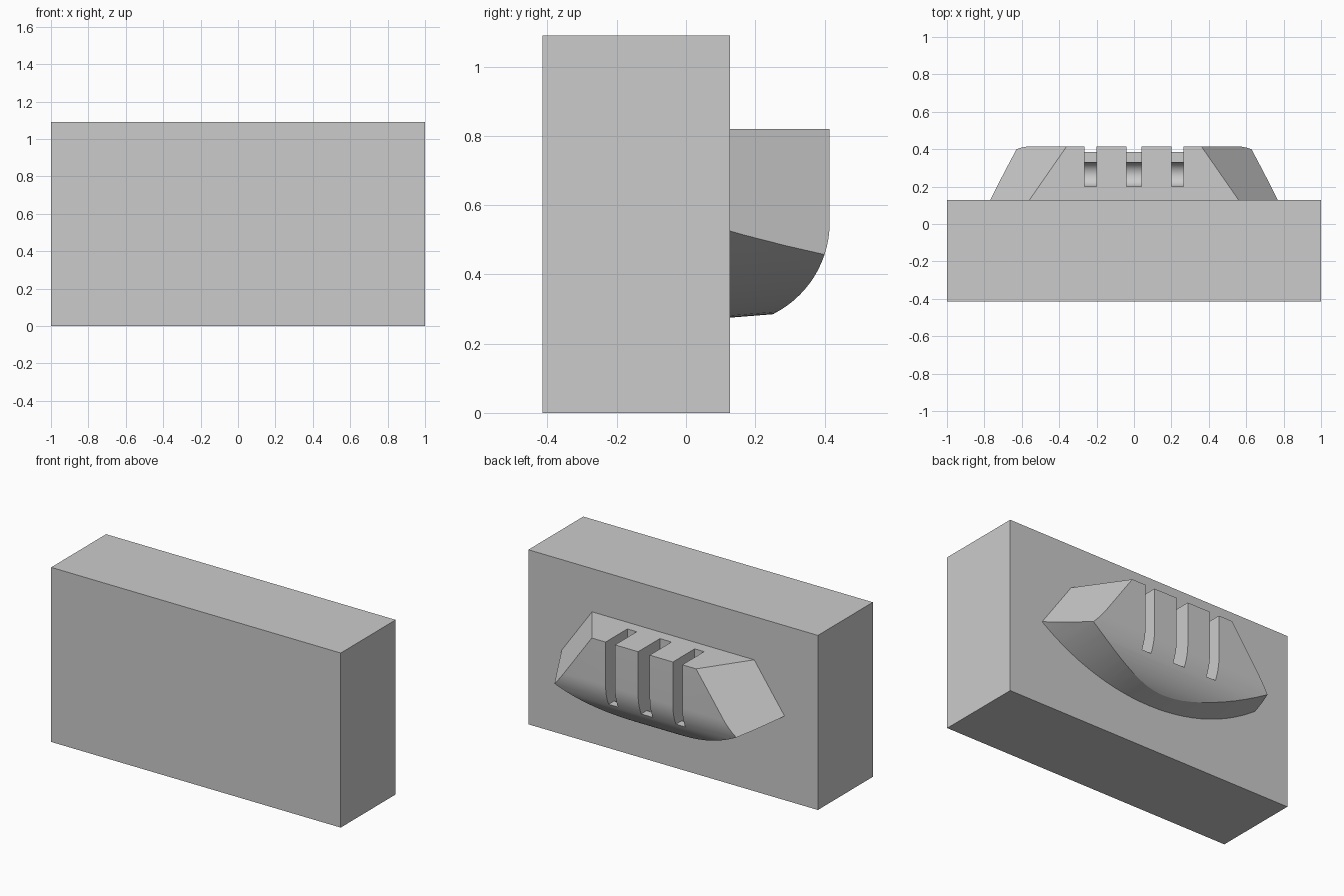
import bpy, bmesh
from math import sin, cos, pi, sqrt
from mathutils import Vector

if "Cube" in bpy.data.objects:
    bpy.data.objects.remove(bpy.data.objects["Cube"])


def prism(name, ring_a, ring_b):
    """Closed solid lofted between two matching rings of points."""
    bm = bmesh.new()
    a = [bm.verts.new(p) for p in ring_a]
    b = [bm.verts.new(p) for p in ring_b]
    bm.faces.new(a)
    bm.faces.new(b[::-1])
    n = len(a)
    for i in range(n):
        j = (i + 1) % n
        bm.faces.new((a[j], a[i], b[i], b[j]))
    bmesh.ops.recalc_face_normals(bm, faces=bm.faces)
    mesh = bpy.data.meshes.new(name)
    bm.to_mesh(mesh)
    bm.free()
    ob = bpy.data.objects.new(name, mesh)
    bpy.context.collection.objects.link(ob)
    return ob


def x_prism(name, profile, x0, x1):
    return prism(name, [(x0, y, z) for y, z in profile],
                 [(x1, y, z) for y, z in profile])


def boolean(ob, cutter, operation):
    mod = ob.modifiers.new(operation.title(), 'BOOLEAN')
    mod.operation = operation
    mod.solver = 'EXACT'
    mod.object = cutter
    bpy.context.view_layer.objects.active = ob
    bpy.ops.object.modifier_apply(modifier=mod.name)
    bpy.data.objects.remove(cutter)


# Backing block
WALL = 0.127
block = x_prism("block", [(-0.415, 0), (WALL, 0), (WALL, 1.09), (-0.415, 1.09)], -1, 1)

# Grip: side profile with a quarter-round lower front
R, CY, CZ = 0.296, 0.119, 0.55
profile = [(CY, 0.82)] + [(0.415, 0.82)]
profile += [(CY + R * cos(t * pi / 40), CZ - R * sin(t * pi / 40)) for t in range(21)]
grip = x_prism("grip", profile, -1, 1)

# Slanted ends of the grip
bm = bmesh.new()
bm.from_mesh(grip.data)
for s in (-1, 1):
    cut = bmesh.ops.bisect_plane(bm, geom=bm.verts[:] + bm.edges[:] + bm.faces[:],
                                 plane_co=(s * 0.56, WALL, 0.82),
                                 plane_no=Vector((s, 0.694, 0.71)).normalized(),
                                 clear_outer=True)
    edges = [e for e in cut["geom_cut"] if isinstance(e, bmesh.types.BMEdge)]
    bmesh.ops.contextual_create(bm, geom=edges)
bmesh.ops.recalc_face_normals(bm, faces=bm.faces)
bm.to_mesh(grip.data)
bm.free()


# Bowed underside of the grip
def underside(y):
    xs = [-1 + i / 16 for i in range(33)]
    arc = [(x, y, 0.275 + 1.31 - sqrt(1.31 ** 2 - x * x) + 0.08 * (y - WALL)) for x in xs]
    return arc + [(1, y, 1.2), (-1, y, 1.2)]


boolean(grip, prism("underside_cutter", underside(0), underside(0.6)), 'INTERSECT')

# Three finger slots with rounded floors
slot = [(0.2, 0.95)]
slot += [(0.265 - 0.065 * cos(t * pi / 12), 0.42 - 0.065 * sin(t * pi / 12)) for t in range(13)]
slot += [(0.55, 0.42), (0.55, 0.95)]
for x0, x1 in ((-0.265, -0.2), (-0.04, 0.04), (0.2, 0.265)):
    boolean(grip, x_prism("slot_cutter", slot, x0, x1), 'DIFFERENCE')

# Smooth the curved faces, keep the edges crisp
bpy.ops.object.select_all(action='DESELECT')
grip.select_set(True)
bpy.context.view_layer.objects.active = grip
bpy.ops.object.shade_smooth_by_angle(angle=pi / 9)
